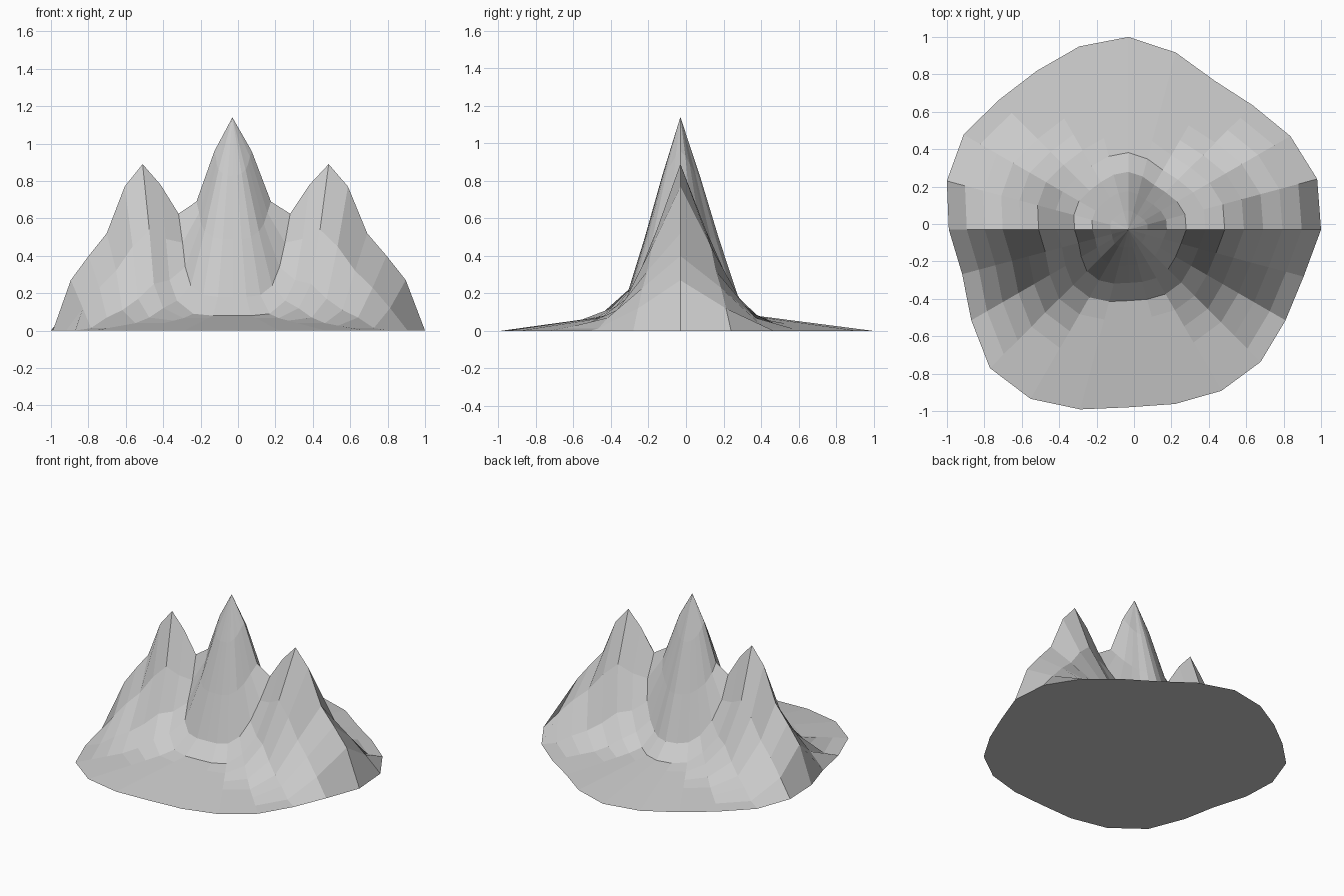
import bpy, bmesh
from math import radians, cos, sin

if "Cube" in bpy.data.objects:
    bpy.data.objects.remove(bpy.data.objects["Cube"])

CENTRE = (-0.03, -0.03)

# Irregular outline: distance of the rim from the summit, every 15 degrees from +x
RIM = [1.03, 1.045, 1.0, 0.94, 0.92, 0.98, 1.03, 1.014, 0.98, 0.98, 1.017, 1.005,
       0.96, 0.92, 0.97, 1.047, 1.045, 0.995, 0.95, 0.965, 0.995, 1.0, 0.97, 0.97]

# Heights of rings 1..9 by angle away from the ridge (the apron fills in the rest)
PROFILES = {
    0:  [0.96, 0.69, 0.625, 0.78, 0.89, 0.77, 0.52, 0.40, 0.27],
    15: [0.93, 0.63, 0.47, 0.49, 0.54, 0.45, 0.32, 0.23, 0.12],
    30: [0.89, 0.57, 0.34, 0.27, 0.25, 0.17, 0.11, 0.07],
    45: [0.86, 0.53, 0.24, 0.16, 0.12, 0.07],
    60: [0.84, 0.50, 0.19, 0.09],
    75: [0.83, 0.49, 0.18],
    90: [0.83, 0.49, 0.18],
}


def height(k, angle):
    a = angle % 180
    profile = PROFILES[min(a, 180 - a)]
    if k <= len(profile):
        return profile[k - 1]
    return 0.08 * (10 - k) / 6      # gently sloping apron


bm = bmesh.new()
summit = bm.verts.new((*CENTRE, 1.14))

# Ten concentric rings, scaled along each spoke to the rim
rings = []
for k in range(1, 11):
    ring = []
    for i, r in enumerate(RIM):
        a = radians(15 * i)
        d = r * k / 10
        ring.append(bm.verts.new((CENTRE[0] + d * cos(a), CENTRE[1] + d * sin(a),
                                  height(k, 15 * i))))
    rings.append(ring)

# Summit fan, ring quads and flat underside
n = len(RIM)
for i in range(n):
    j = (i + 1) % n
    bm.faces.new((summit, rings[0][i], rings[0][j]))
    for inner, outer in zip(rings, rings[1:]):
        bm.faces.new((inner[i], outer[i], outer[j], inner[j]))
bm.faces.new(list(reversed(rings[-1])))
bmesh.ops.recalc_face_normals(bm, faces=bm.faces)

mesh = bpy.data.meshes.new("mountain_range")
bm.to_mesh(mesh)
bm.free()
bpy.context.collection.objects.link(bpy.data.objects.new("mountain_range", mesh))
